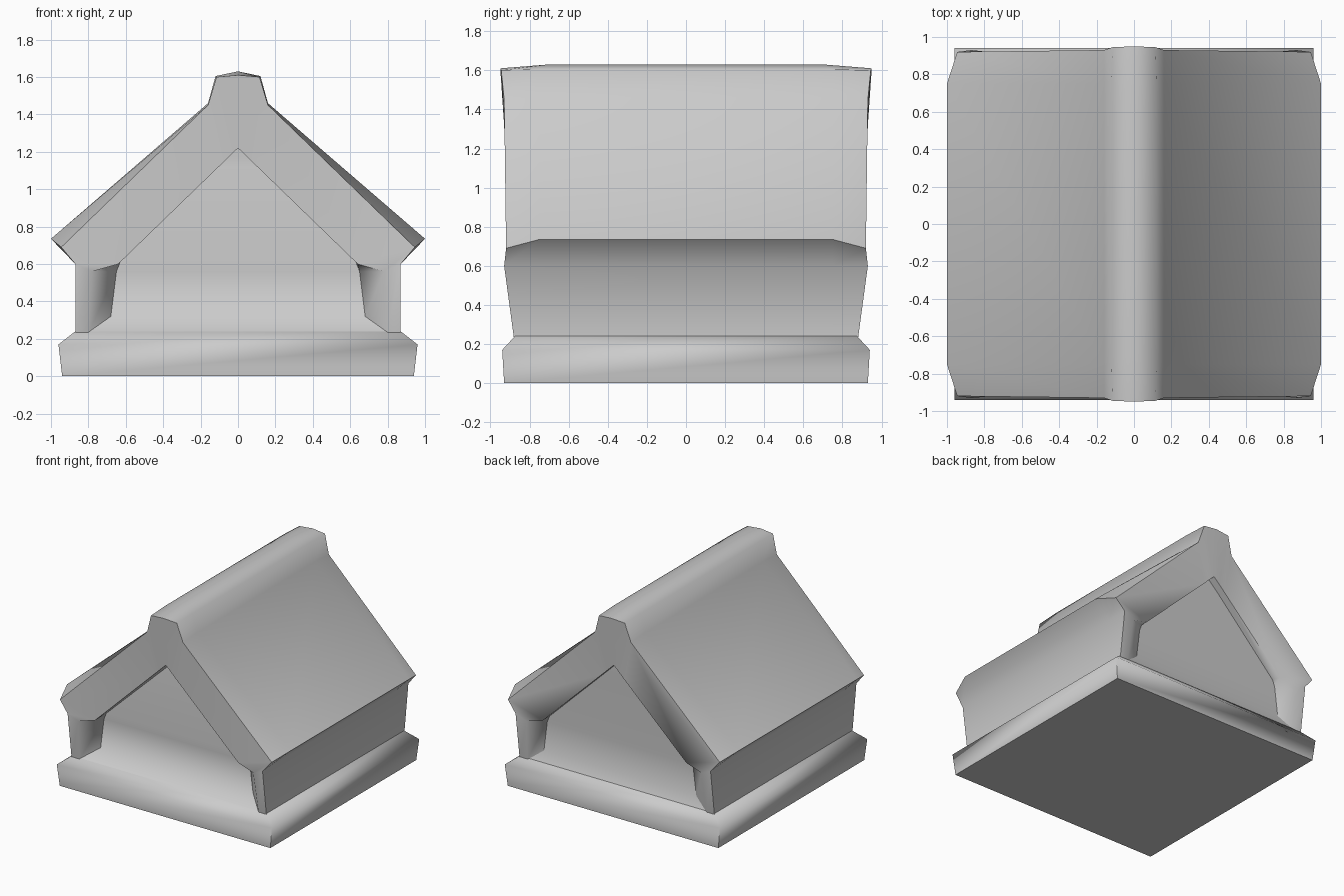
import bpy, bmesh, math

if "Cube" in bpy.data.objects:
    bpy.data.objects.remove(bpy.data.objects["Cube"])


def make_object(name, bm, angle=75):
    bmesh.ops.remove_doubles(bm, verts=bm.verts, dist=0.0005)
    bmesh.ops.recalc_face_normals(bm, faces=bm.faces)
    mesh = bpy.data.meshes.new(name)
    bm.to_mesh(mesh)
    bm.free()
    ob = bpy.data.objects.new(name, mesh)
    bpy.context.collection.objects.link(ob)
    bpy.ops.object.select_all(action='DESELECT')
    ob.select_set(True)
    bpy.context.view_layer.objects.active = ob
    bpy.ops.object.shade_smooth_by_angle(angle=math.radians(angle))
    return ob


def loft(bm, rings, closed):
    rows = [[bm.verts.new(p) for p in r] for r in rings]
    n = len(rows[0])
    for a, b in zip(rows, rows[1:]):
        for i in range(n if closed else n - 1):
            j = (i + 1) % n
            bm.faces.new((a[i], a[j], b[j], b[i]))
    return rows


def mirrored(half, side=1):
    """Right half profile of (x, y, z), ending at x = 0, as a full arch."""
    pts = [(x, y * side, z) for x, y, z in half]
    return pts + [(-x, y, z) for x, y, z in reversed(pts[:-1])]


# Base slab with flared sides and a sloping top edge
def rect(x, y, z):
    return [(-x, -y, z), (x, -y, z), (x, y, z), (-x, y, z)]


bm = bmesh.new()
rows = loft(bm, [rect(.94, .93, 0), rect(.96, .94, .17),
                 rect(.87, .875, .24)], True)
bm.faces.new(rows[0])
make_object("base", bm)

# Half profiles: middle section, end section and opening
middle = [(.87, .75, .23), (.87, .75, .6), (1, .75, .735),
          (.16, .75, 1.46), (.12, .75, 1.605), (0, .70, 1.63)]
end = [(.87, .88, .23), (.87, .93, .6), (.945, .92, .69),
       (.16, .93, 1.45), (.115, .945, 1.6), (0, .95, 1.61)]
opening = [(.80, .88, .23), (.78, .92, .56), (.64, .91, .60),
           (.10, .92, 1.123), (.05, .92, 1.172), (0, .92, 1.22)]


def recess(y, y_top):
    """Gable outline: y at the sides, y_top at the peak."""
    return [(.68, y, .32), (.65, y, .56), (.63, y, .61),
            (.10, y_top, 1.123), (.05, y_top, 1.172), (0, y_top, 1.22)]


front, back = recess(.78, .72), recess(.84, .86)

# Walls, roof and ridge as one continuous shell, with both end reveals
bm = bmesh.new()
loft(bm, [mirrored(front, -1), mirrored(opening, -1), mirrored(end, -1),
          mirrored(middle, -1), mirrored(middle), mirrored(end),
          mirrored(opening), mirrored(back)], False)
make_object("walls_and_roof", bm)

# Recessed gable walls, with a foot sloping out to the base
for name, side, shape in (("front_gable", -1, front), ("back_gable", 1, back)):
    bm = bmesh.new()
    arch = [bm.verts.new(p) for p in mirrored(shape, side)]
    half = len(arch) // 2
    for i in range(half):
        bm.faces.new([arch[i], arch[i + 1], arch[-2 - i], arch[-1 - i]]
                     if i < half - 1 else arch[i:i + 3])
    foot = [bm.verts.new((x, .875 * side, .24)) for x in (.82, -.82)]
    bm.faces.new((arch[0], arch[-1], foot[1], foot[0]))
    make_object(name, bm)
